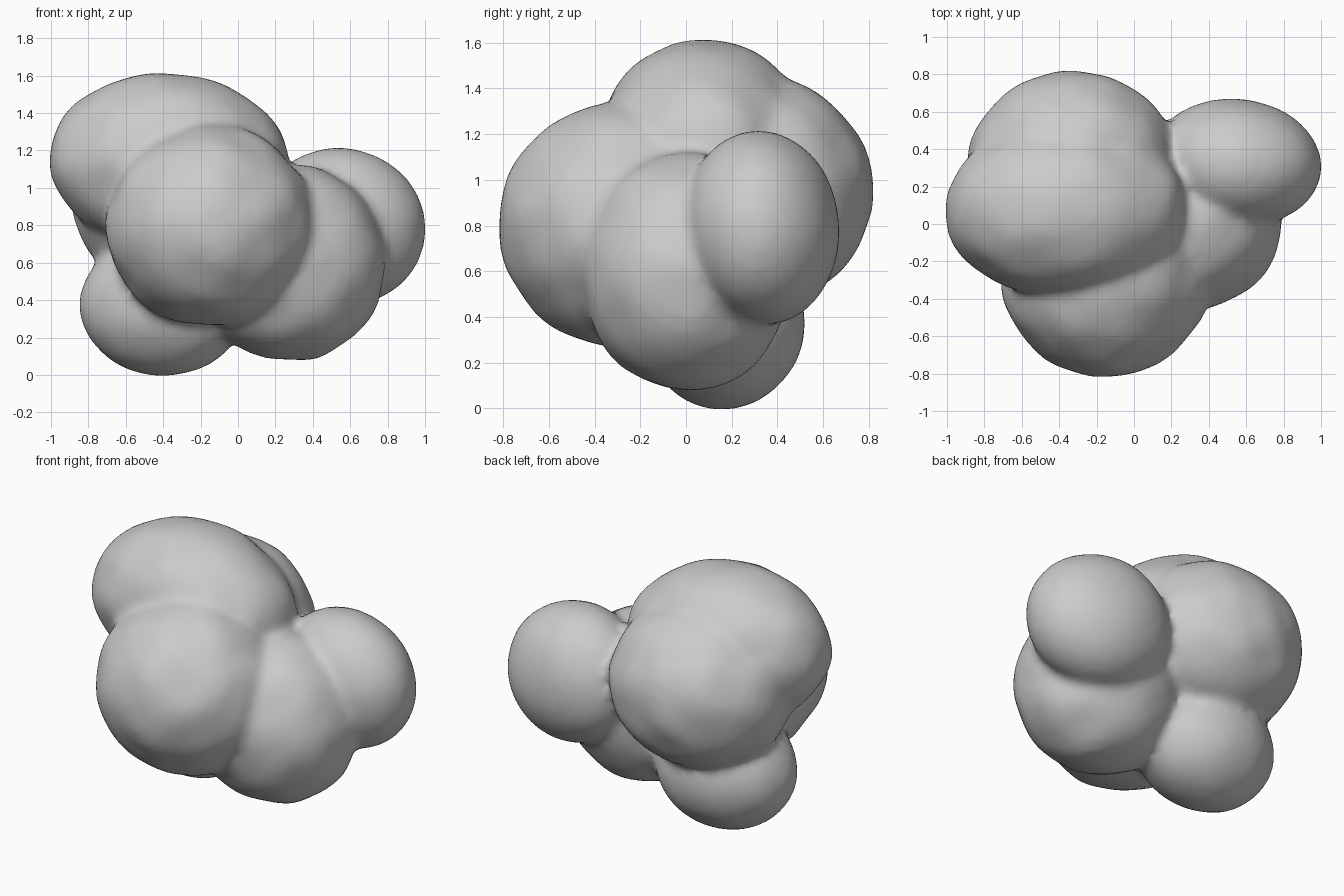
import bpy
import bmesh
from math import radians
from mathutils import Euler, Matrix, Vector, noise

cube = bpy.data.objects.get("Cube")
if cube:
    bpy.data.objects.remove(cube, do_unlink=True)

grey = bpy.data.materials.new("plain grey")
grey.use_nodes = True
colour = (0.6, 0.6, 0.6, 1)
grey.diffuse_color = colour
grey.node_tree.nodes["Principled BSDF"].inputs["Base Color"].default_value = colour


def add_lump(bm, centre, radii, turn, bump):
    """Add one slightly uneven ellipsoid to the cluster."""
    ball = bmesh.ops.create_icosphere(bm, subdivisions=4, radius=1)["verts"]
    place = (Matrix.Translation(centre)
             @ Euler([radians(a) for a in turn]).to_matrix().to_4x4()
             @ Matrix.Diagonal((*radii, 1)))
    for v in ball:
        normal = v.co.normalized()
        co = place @ v.co
        uneven = noise.noise(co * 5) * bump
        v.co = place @ (normal * (1 + uneven))


# centre, radii, turn in degrees, unevenness
lumps = [
    ((-0.15, -0.27, 0.80), (0.56, 0.55, 0.54), (0, 0, 0), 0.035),     # front
    ((-0.36, 0.08, 1.13), (0.65, 0.47, 0.485), (0, 5, 0), 0.035),     # top
    ((-0.33, 0.30, 0.95), (0.56, 0.52, 0.51), (0, 0, 0), 0.035),      # back
    ((0.27, 0.00, 0.60), (0.52, 0.46, 0.53), (0, 0, 0), 0.035),       # lower left
    ((0.55, 0.33, 0.79), (0.455, 0.34, 0.425), (5, 10, -6), 0.012),   # left side
    ((-0.40, 0.16, 0.375), (0.445, 0.36, 0.38), (0, 0, 0), 0.02),     # lower right
]

bm = bmesh.new()
for lump in lumps:
    add_lump(bm, *lump)
mesh = bpy.data.meshes.new("lumpy_cluster")
bm.to_mesh(mesh)
bm.free()
mesh.materials.append(grey)
cluster = bpy.data.objects.new("lumpy_cluster", mesh)
bpy.context.collection.objects.link(cluster)

# fuse the lumps into one skin and soften the seams
fuse = cluster.modifiers.new("fuse", "REMESH")
fuse.mode = "VOXEL"
fuse.voxel_size = 0.03
fuse.use_smooth_shade = True
soften = cluster.modifiers.new("soften", "SMOOTH")
soften.factor = 0.5
soften.iterations = 5
